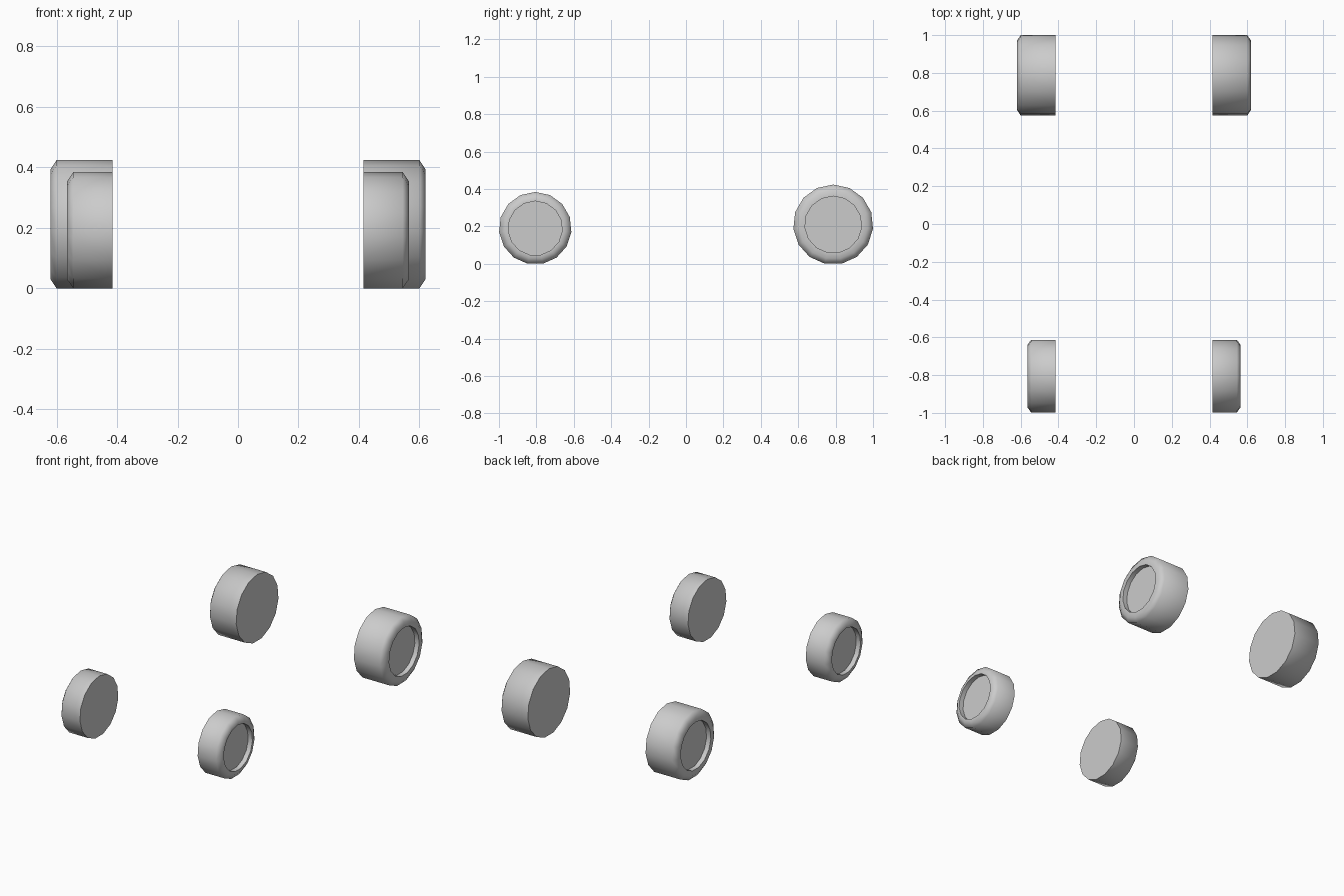
import bpy
import bmesh
import math

SIDES = 15

cube = bpy.data.objects.get("Cube")
if cube:
    bpy.data.objects.remove(cube, do_unlink=True)

grey = bpy.data.materials.new("wheel_grey")
grey.use_nodes = True
grey.diffuse_color = (0.6, 0.6, 0.6, 1)
grey.node_tree.nodes["Principled BSDF"].inputs["Base Color"].default_value = (0.6, 0.6, 0.6, 1)


def wheel(name, side, y, radius, rim, inner, outer):
    """Lathe a dished wheel about the x axis: flat inside, rounded outside."""
    z = radius * math.cos(math.pi / SIDES)
    profile = [(inner, radius), (outer - 0.02, radius),
               (outer, radius - 0.03), (outer, rim), (outer - 0.03, rim)]
    bm = bmesh.new()
    rings = []
    for x, r in profile:
        ring = []
        for i in range(SIDES):
            a = math.tau * i / SIDES
            ring.append(bm.verts.new((side * x, y + r * math.sin(a), z + r * math.cos(a))))
        rings.append(ring)
    for a, b in zip(rings, rings[1:]):
        for i in range(SIDES):
            j = (i + 1) % SIDES
            bm.faces.new((a[i], a[j], b[j], b[i]))
    # Inner cap and dish floor
    bm.faces.new(rings[0])
    bm.faces.new(rings[-1])
    bmesh.ops.recalc_face_normals(bm, faces=bm.faces)
    mesh = bpy.data.meshes.new(name)
    bm.to_mesh(mesh)
    bm.free()
    mesh.materials.append(grey)
    obj = bpy.data.objects.new(name, mesh)
    bpy.context.collection.objects.link(obj)
    bpy.ops.object.select_all(action="DESELECT")
    obj.select_set(True)
    bpy.context.view_layer.objects.active = obj
    bpy.ops.object.shade_smooth_by_angle(angle=math.radians(60))


for label, side in (("left", 1), ("right", -1)):
    wheel("front_wheel_" + label, side, -0.806, 0.194, 0.145, 0.415, 0.565)
    wheel("rear_wheel_" + label, side, 0.787, 0.214, 0.152, 0.415, 0.62)
